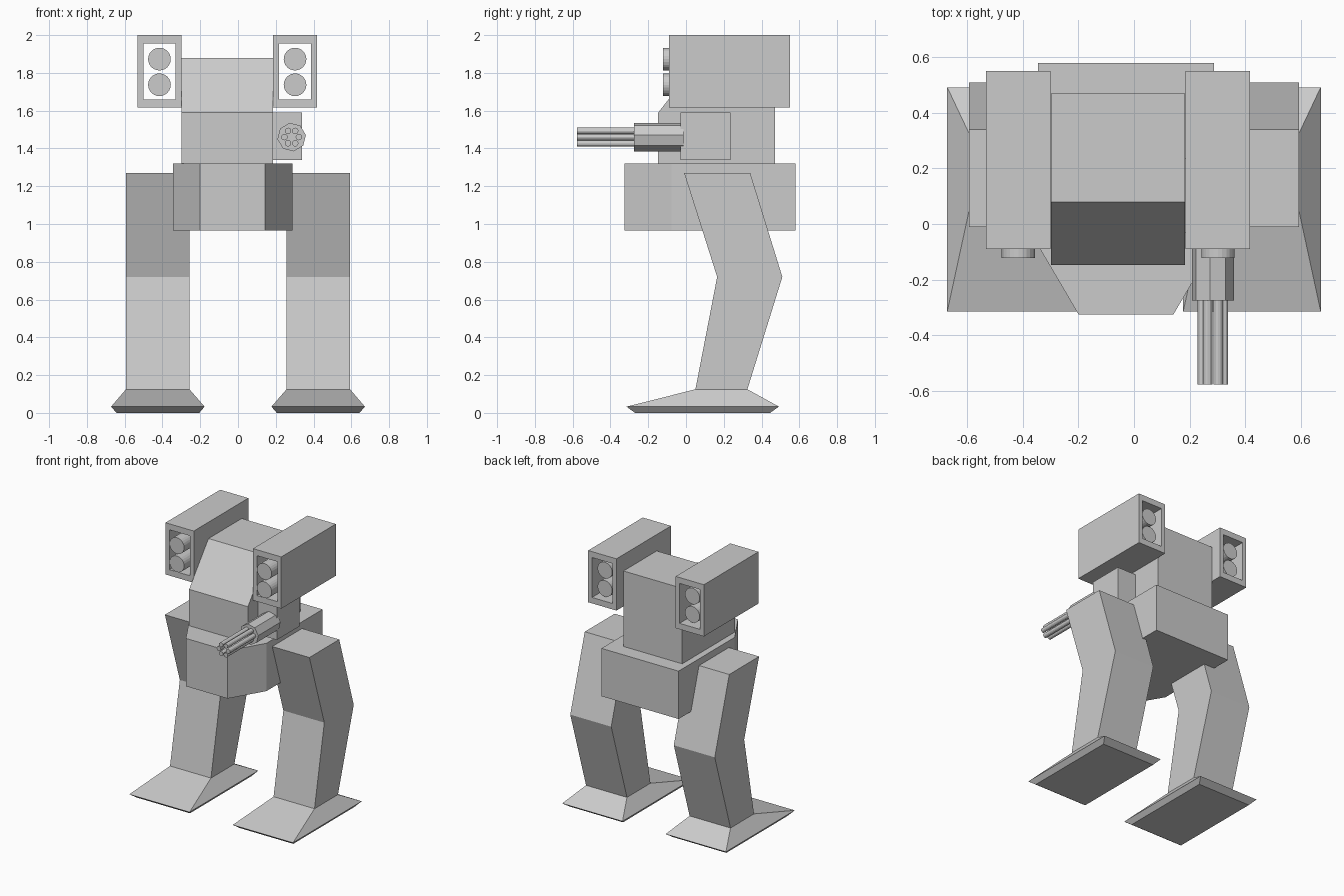
import bpy, bmesh
from math import pi, cos, sin

if "Cube" in bpy.data.objects:
    bpy.data.objects.remove(bpy.data.objects["Cube"])


def loft(name, rings, closed=False):
    """Skin equal-sized rings of 3D points; cap the ends or close into a tube."""
    bm = bmesh.new()
    loops = [[bm.verts.new(p) for p in ring] for ring in rings]
    n = len(loops[0])
    pairs = list(zip(loops, loops[1:]))
    if closed:
        pairs.append((loops[-1], loops[0]))
    else:
        bm.faces.new(loops[0])
        bm.faces.new(loops[-1])
    for a, b in pairs:
        for i in range(n):
            j = (i + 1) % n
            bm.faces.new((a[i], a[j], b[j], b[i]))
    bmesh.ops.recalc_face_normals(bm, faces=bm.faces)
    mesh = bpy.data.meshes.new(name)
    bm.to_mesh(mesh)
    bm.free()
    obj = bpy.data.objects.new(name, mesh)
    bpy.context.collection.objects.link(obj)
    return obj


def side_prism(name, profile, x0, x1):
    return loft(name, [[(x, y, z) for y, z in profile] for x in (x0, x1)])


def rect_z(x0, x1, y0, y1, z):
    return [(x0, y0, z), (x1, y0, z), (x1, y1, z), (x0, y1, z)]


def rect_y(cx, cz, hw, hh, y):
    return [(cx - hw, y, cz - hh), (cx + hw, y, cz - hh),
            (cx + hw, y, cz + hh), (cx - hw, y, cz + hh)]


def rod(name, cx, cz, r, y0, y1, sides, turn=0.0):
    """Cylinder running along y."""
    angles = [turn + 2 * pi * i / sides for i in range(sides)]
    return loft(name, [[(cx + r * cos(a), y, cz + r * sin(a)) for a in angles]
                       for y in (y0, y1)])


# Legs and feet, mirrored left and right
leg_profile = [(-0.01, 1.27), (0.34, 1.27), (0.51, 0.72),
               (0.325, 0.125), (0.05, 0.125), (0.165, 0.72)]
for side, s in (("left", -1), ("right", 1)):
    side_prism(side + "_leg", leg_profile, s * 0.257, s * 0.593)
    loft(side + "_foot", [rect_z(s * 0.205, s * 0.643, -0.27, 0.445, 0.0),
                          rect_z(s * 0.177, s * 0.672, -0.315, 0.492, 0.033),
                          rect_z(s * 0.257, s * 0.593, 0.05, 0.325, 0.125)])

# Pelvis with chamfered front
pelvis = [(-0.2, -0.325), (0.142, -0.325), (0.288, -0.078),
          (0.288, 0.58), (-0.345, 0.58), (-0.345, -0.078)]
loft("pelvis", [[(x, y, z) for x, y in pelvis] for z in (0.965, 1.32)])

# Torso with sloped windscreen
side_prism("torso", [(-0.147, 1.32), (-0.147, 1.59), (0.08, 1.88),
                     (0.47, 1.88), (0.47, 1.32)], -0.298, 0.184)

# Gun mount, housing and rotary barrels
loft("gun_mount", [rect_z(0.18, 0.34, -0.03, 0.235, z) for z in (1.34, 1.59)])
gx, gz = 0.284, 1.46
rod("gun_housing", gx, gz, 0.076, -0.275, -0.013, 8, 0.15)
for i in range(6):
    a = i * pi / 3
    rod("gun_barrel", gx + 0.038 * cos(a), gz + 0.038 * sin(a),
        0.017, -0.577, -0.27, 12)

# Open-ended missile pods with two missiles each
for side, px in (("left", -0.416), ("right", 0.302)):
    cz = 1.808
    loft(side + "_missile_pod", [rect_y(px, cz, 0.116, 0.192, -0.09),
                                 rect_y(px, cz, 0.116, 0.192, 0.55),
                                 rect_y(px, cz, 0.084, 0.148, 0.55),
                                 rect_y(px, cz, 0.084, 0.148, -0.09)], closed=True)
    for mz in (1.873, 1.737):
        rod(side + "_missile", px, mz, 0.06, -0.123, 0.52, 24)
